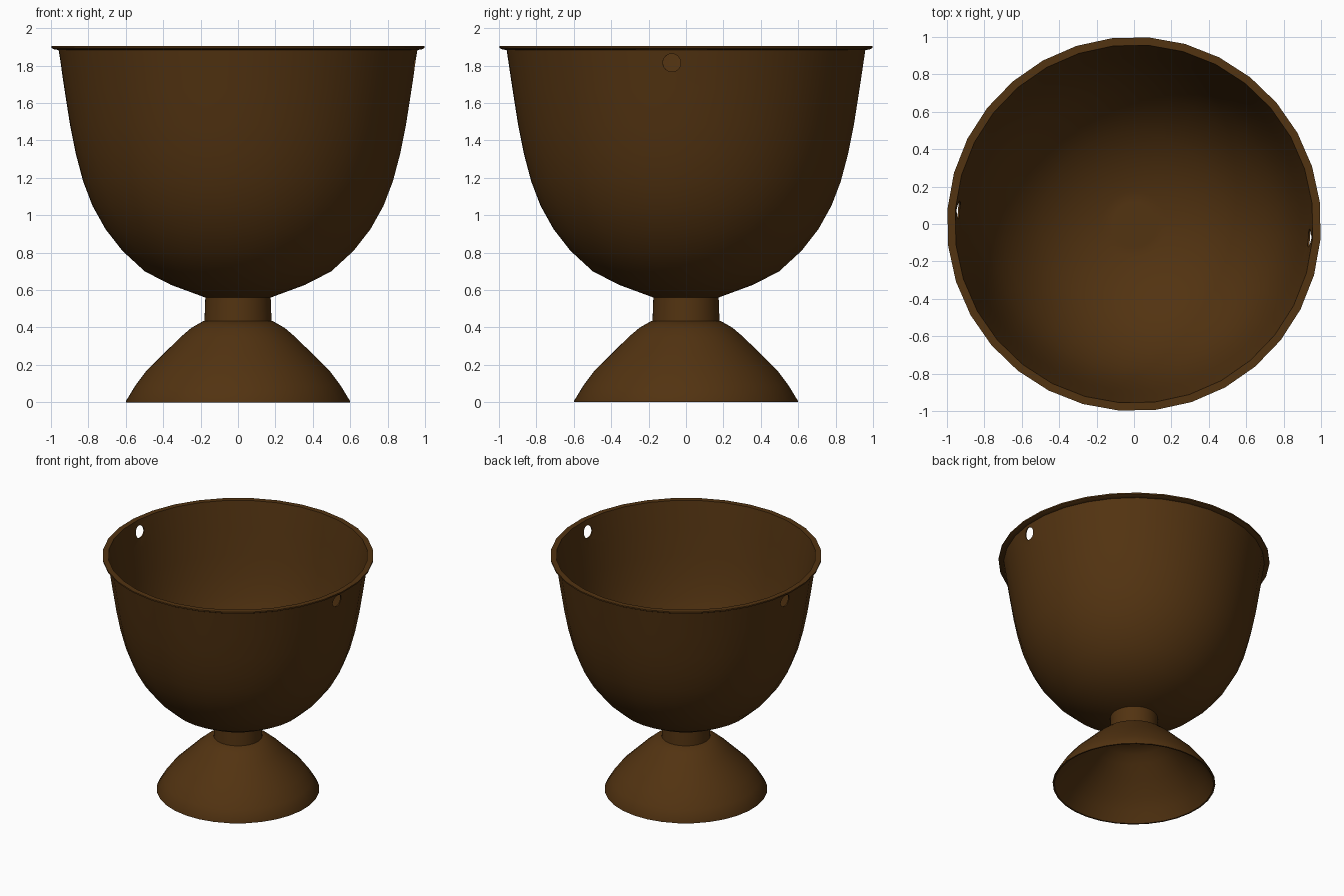
import bpy, bmesh, math

if "Cube" in bpy.data.objects:
    bpy.data.objects.remove(bpy.data.objects["Cube"])

SEG = 32
TURN = math.radians(-4.6)   # the whole piece is turned slightly about z

mat = bpy.data.materials.new("dark_brown")
mat.diffuse_color = (0.085, 0.033, 0.0055, 1)
mat.use_nodes = True
mat.node_tree.nodes["Principled BSDF"].inputs["Base Color"].default_value = mat.diffuse_color


def lathe(name, profile):
    """Spin a closed section (r, z); points at r = 0 become poles."""
    bm = bmesh.new()
    rings = []
    for r, z in profile:
        if r == 0:
            rings.append([bm.verts.new((0, 0, z))] * SEG)
        else:
            rings.append([bm.verts.new((r * math.cos(a), r * math.sin(a), z))
                          for a in (TURN + 2 * math.pi * i / SEG for i in range(SEG))])
    for a, b in zip(rings, rings[1:] + rings[:1]):
        if a[0] is a[1] and b[0] is b[1]:
            continue
        for i in range(SEG):
            j = (i + 1) % SEG
            quad = list(dict.fromkeys((a[i], a[j], b[j], b[i])))
            bm.faces.new(quad)
    bmesh.ops.recalc_face_normals(bm, faces=bm.faces)
    me = bpy.data.meshes.new(name)
    bm.to_mesh(me)
    bm.free()
    me.materials.append(mat)
    ob = bpy.data.objects.new(name, me)
    bpy.context.collection.objects.link(ob)
    return ob


def smooth(ob, angle=32):
    bpy.ops.object.select_all(action='DESELECT')
    ob.select_set(True)
    bpy.context.view_layer.objects.active = ob
    bpy.ops.object.shade_smooth_by_angle(angle=math.radians(angle))


# bowl: outer wall, flared rim, thin inner wall, shallow round seat at the bottom
wall = [(0.36, 0.628), (0.50, 0.70), (0.62, 0.81), (0.71, 0.925), (0.78, 1.05),
        (0.83, 1.18), (0.87, 1.33), (0.90, 1.48), (0.93, 1.67)]
outer = [(0, 0.555), (0.175, 0.56)] + wall + [(0.962, 1.883)]
rim = [(0.985, 1.886), (1.0, 1.894), (1.0, 1.905), (0.958, 1.905)]
inner = [(r - 0.010, z + 0.008) for r, z in reversed(wall)]
inner += [(0.175, 0.572), (0.12, 0.572), (0.12, 0.562), (0, 0.562)]
bowl = lathe("bowl", outer + rim + inner)

# two round holes opposite each other just below the rim
bpy.ops.mesh.primitive_cylinder_add(vertices=24, radius=0.048, depth=2.4,
                                    location=(0, 0, 1.815),
                                    rotation=(0, math.pi / 2, TURN))
cutter = bpy.context.object
cutter.name = "hole_cutter"
cutter.data.materials.append(mat)
mod = bowl.modifiers.new("holes", 'BOOLEAN')
mod.operation = 'DIFFERENCE'
mod.solver = 'EXACT'
mod.object = cutter
bpy.ops.object.select_all(action='DESELECT')
bowl.select_set(True)
bpy.context.view_layer.objects.active = bowl
bpy.ops.object.modifier_apply(modifier=mod.name)
bpy.data.objects.remove(cutter)
smooth(bowl)

# neck between bowl and foot
neck = lathe("neck", [(0, 0.43), (0.18, 0.43), (0.175, 0.565), (0, 0.565)])
smooth(neck)

# hollow bell-shaped foot
bell = [(0.185, 0.435), (0.25, 0.398), (0.31, 0.347), (0.40, 0.258),
        (0.49, 0.17), (0.55, 0.09), (0.60, 0.008)]
hollow = [(r - 0.012, z - 0.010) for r, z in reversed(bell[:-1])]
foot = lathe("foot", [(0, 0.435)] + bell + [(0.60, 0), (0.588, 0)] + hollow + [(0, 0.425)])
smooth(foot)
